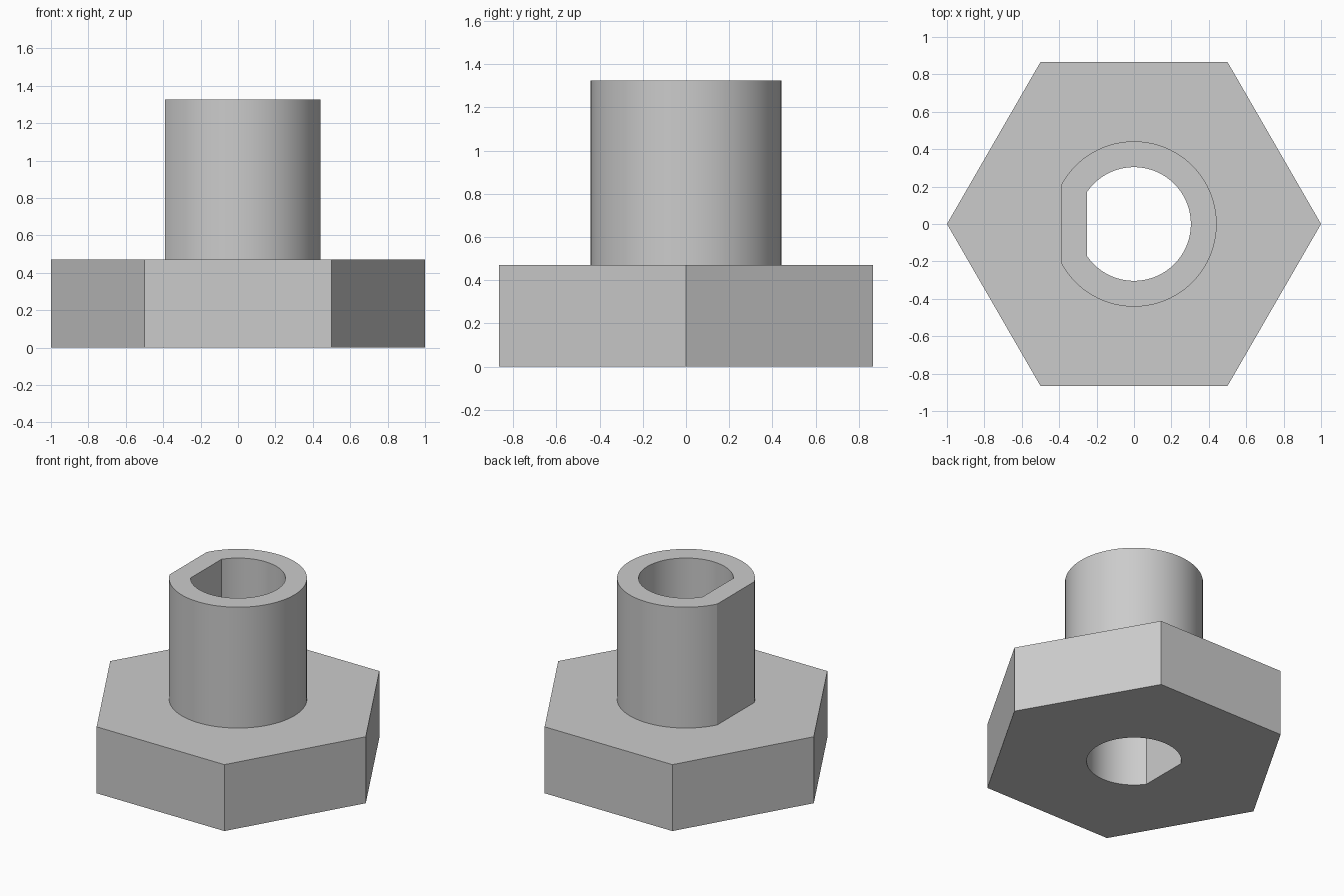
import bpy
import bmesh
from math import acos, cos, sin, pi, radians

if "Cube" in bpy.data.objects:
    bpy.data.objects.remove(bpy.data.objects["Cube"])

FLANGE_TOP, SLEEVE_TOP = 0.47, 1.325
SLEEVE = (0.442, 0.39)   # radius, distance of the flat on the -x side
BORE = (0.304, 0.25)


def hexagon(a):
    """Radius of a hexagon with corners on the x axis."""
    return cos(pi / 6) / cos(a % (pi / 3) - pi / 6)


def d_shape(size):
    """Radius of a circle cut by one flat."""
    radius, flat = size
    return lambda a: min(radius, -flat / cos(a)) if cos(a) < -0.01 else radius


# Shared angles, with the exact corners of both flats added
angles = [radians(i) for i in range(0, 360, 4)]
for radius, flat in (SLEEVE, BORE):
    corner = acos(flat / radius)
    angles += [pi - corner, pi + corner]
angles.sort()

# Closed cross-section: bore, hexagonal flange, sleeve and back to the bore
section = [
    (d_shape(BORE), 0),
    (hexagon, 0),
    (hexagon, FLANGE_TOP),
    (d_shape(SLEEVE), FLANGE_TOP),
    (d_shape(SLEEVE), SLEEVE_TOP),
    (d_shape(BORE), SLEEVE_TOP),
]
bm = bmesh.new()
rings = [[bm.verts.new((f(a) * cos(a), f(a) * sin(a), z)) for a in angles]
         for f, z in section]
count = len(angles)
for k, ring in enumerate(rings):
    following = rings[(k + 1) % len(rings)]
    for i in range(count):
        j = (i + 1) % count
        bm.faces.new((ring[i], ring[j], following[j], following[i]))
bmesh.ops.recalc_face_normals(bm, faces=bm.faces)
mesh = bpy.data.meshes.new("hex_flange_sleeve")
bm.to_mesh(mesh)
bm.free()
body = bpy.data.objects.new("hex_flange_sleeve", mesh)
bpy.context.collection.objects.link(body)

# Plain grey
grey = bpy.data.materials.new("light_grey")
grey.use_nodes = True
colour = (0.6, 0.6, 0.6, 1)
grey.diffuse_color = colour
grey.node_tree.nodes["Principled BSDF"].inputs["Base Color"].default_value = colour
mesh.materials.append(grey)

# Smooth round walls, sharp flats and rims
bpy.ops.object.select_all(action="DESELECT")
body.select_set(True)
bpy.context.view_layer.objects.active = body
bpy.ops.object.shade_smooth_by_angle(angle=radians(15))
